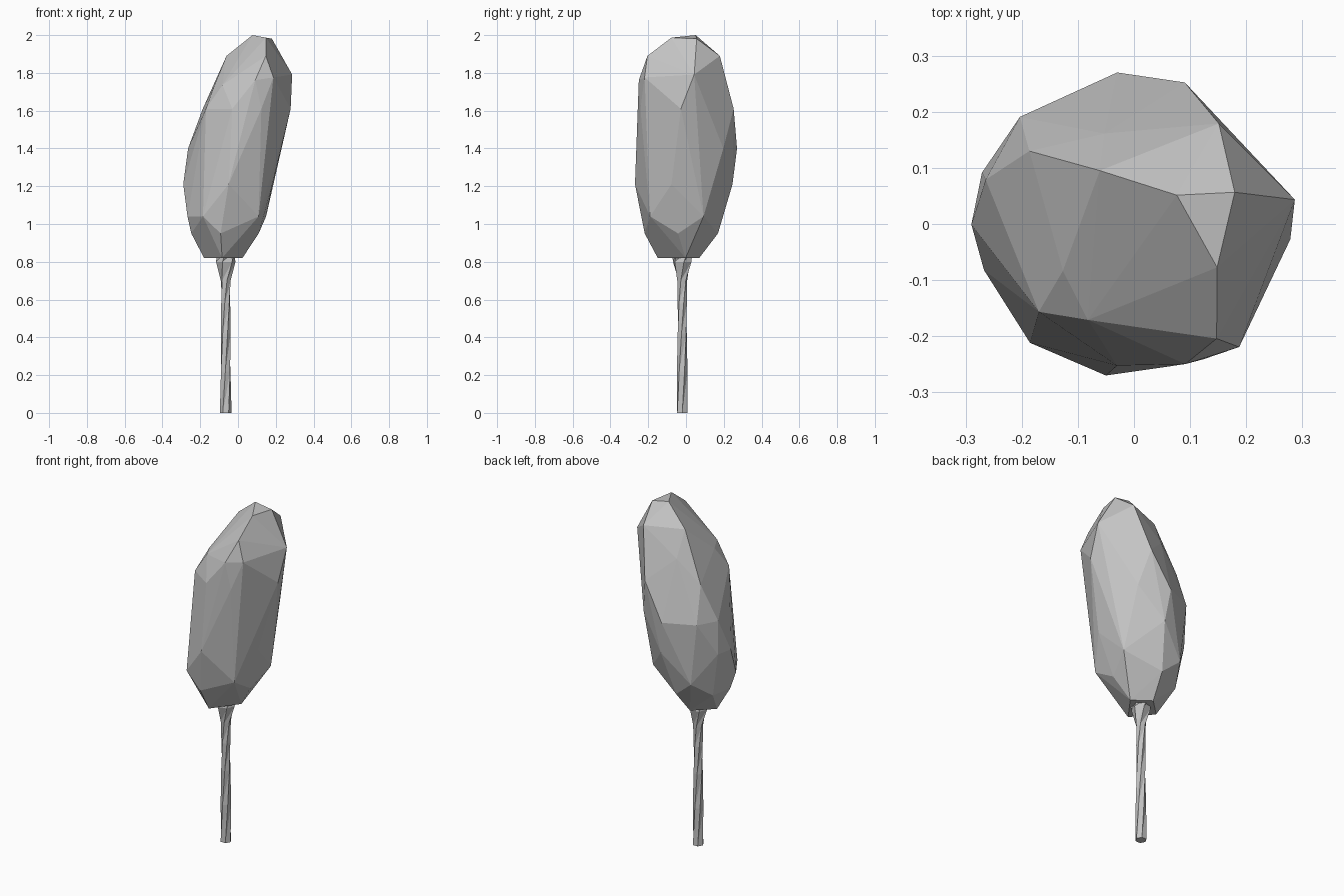
import bpy, bmesh
from math import cos, sin, radians
from mathutils import Vector

default_cube = bpy.data.objects.get("Cube")
if default_cube:
    bpy.data.objects.remove(default_cube, do_unlink=True)

# One plain grey for the whole tree
grey = bpy.data.materials.new("plain grey")
grey.use_nodes = True
shade = (0.55, 0.55, 0.55, 1)
grey.diffuse_color = shade
grey.node_tree.nodes["Principled BSDF"].inputs["Base Color"].default_value = shade


def finish(name, bm):
    """Turn a bmesh into a flat-shaded object with the tree material."""
    bmesh.ops.recalc_face_normals(bm, faces=bm.faces)
    mesh = bpy.data.meshes.new(name)
    bm.to_mesh(mesh)
    bm.free()
    mesh.materials.append(grey)
    obj = bpy.data.objects.new(name, mesh)
    bpy.context.collection.objects.link(obj)


def tier(bm, height, centre, radii, bearings, tilt=0):
    """Add corners on an ellipse at the given bearings, rising toward +x by tilt."""
    corners = []
    for bearing in bearings:
        angle = radians(bearing)
        dx = radii[0] * cos(angle)
        dy = radii[1] * sin(angle)
        corner = Vector((centre[0] + dx, centre[1] + dy, height + tilt * dx))
        corners.append(bm.verts.new(corner))
    return corners


# Crown: leaning, irregular faceted hull stretched around staggered tiers
crown = bmesh.new()
# tip and shoulder
tier(crown, 1.99, centre=(0.13, 0), radii=(0.07, 0.08),
     bearings=(45, 140, 285), tilt=-0.185)
tier(crown, 1.89, centre=(0.065, -0.01), radii=(0.14, 0.24),
     bearings=(52, 154, 306))
# upper crown
tier(crown, 1.76, centre=(0.08, -0.02), radii=(0.215, 0.23),
     bearings=(16, 128, 196, 221, 273, 300), tilt=0.15)
tier(crown, 1.61, centre=(0.03, 0), radii=(0.25, 0.26),
     bearings=(76, 150, 217, 256, 292, 354))
# middle and belly
tier(crown, 1.4, centre=(-0.03, 0), radii=(0.245, 0.27),
     bearings=(8, 47, 90, 135, 163))
tier(crown, 1.21, centre=(-0.05, -0.01), radii=(0.24, 0.26),
     bearings=(80, 157, 178, 270, 345))
# lower crown and underside
tier(crown, 1.04, centre=(-0.05, -0.02), radii=(0.225, 0.24),
     bearings=(28, 120, 195, 233, 315))
tier(crown, 0.95, centre=(-0.07, -0.025), radii=(0.18, 0.195),
     bearings=(85, 150, 190, 263, 355))
tier(crown, 0.82, centre=(-0.075, -0.04), radii=(0.105, 0.11),
     bearings=(20, 90, 175, 265))
bmesh.ops.convex_hull(crown, input=crown.verts)
inside = [v for v in crown.verts if not v.link_faces]
bmesh.ops.delete(crown, geom=inside, context="VERTS")
finish("crown", crown)

# Trunk: twisted loft that flares where it meets the crown
sides = 6
sections = [(0, 0.031), (0.22, 0.028), (0.42, 0.026),
            (0.58, 0.025), (0.70, 0.027), (0.80, 0.052), (0.86, 0.055)]
trunk = bmesh.new()
loops = []
for level, (height, radius) in enumerate(sections):
    bearings = [level * 26 + i * 360 / sides for i in range(sides)]
    loops.append(tier(trunk, height, (-0.065, -0.02), (radius, radius), bearings))
for lower, upper in zip(loops, loops[1:]):
    for i in range(sides):
        j = (i + 1) % sides
        trunk.faces.new((lower[i], lower[j], upper[j]))
        trunk.faces.new((lower[i], upper[j], upper[i]))
trunk.faces.new(loops[0])
trunk.faces.new(loops[-1])
finish("trunk", trunk)
